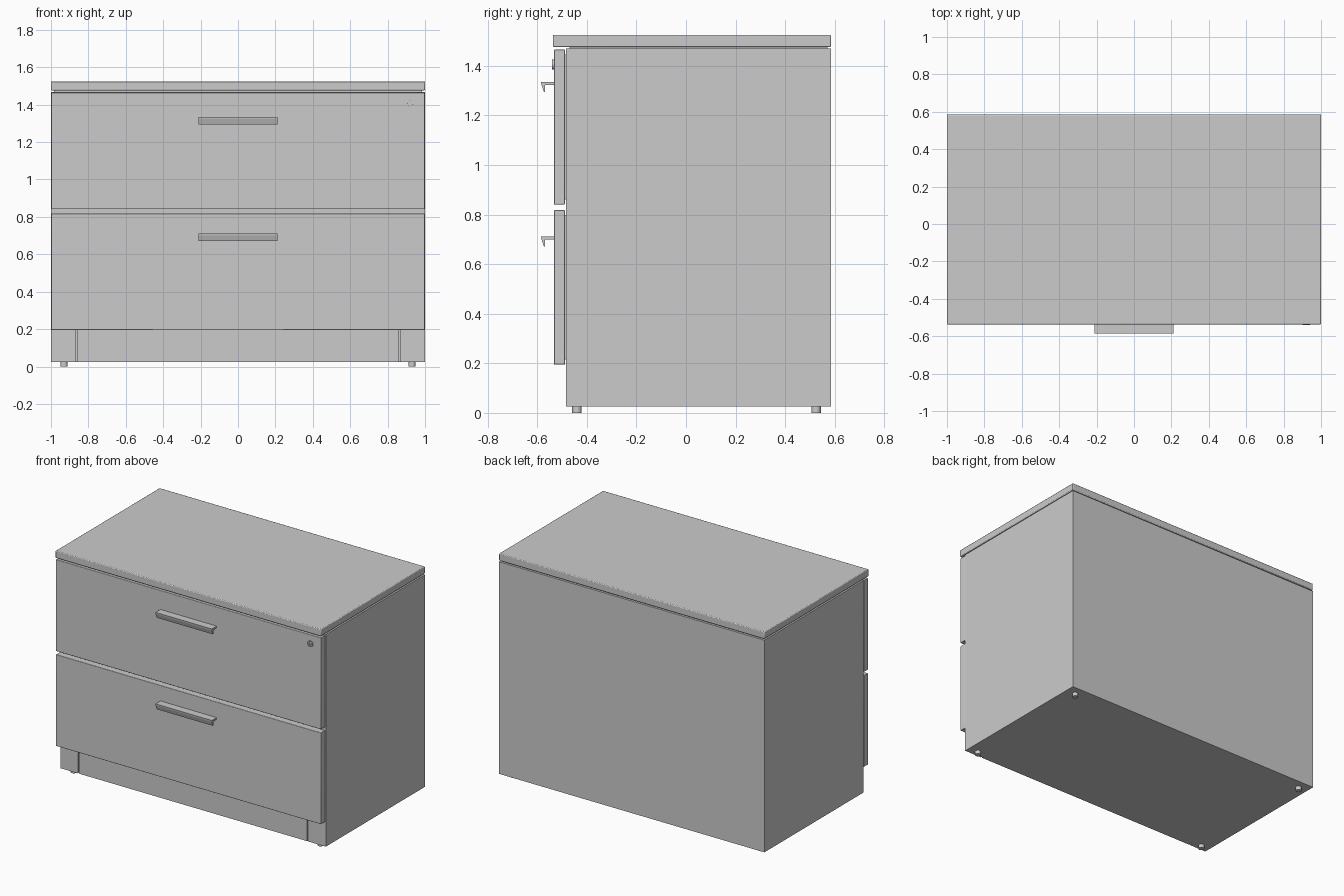
import bpy, bmesh, math

if "Cube" in bpy.data.objects:
    bpy.data.objects.remove(bpy.data.objects["Cube"])

def add_mesh(name, bm):
    bmesh.ops.recalc_face_normals(bm, faces=bm.faces)
    me = bpy.data.meshes.new(name)
    bm.to_mesh(me)
    bm.free()
    ob = bpy.data.objects.new(name, me)
    bpy.context.collection.objects.link(ob)
    return ob

def box(name, x, y, z, bevel=0, segments=2):
    """Box from (min, max) ranges, with optional rounded edges."""
    bm = bmesh.new()
    bmesh.ops.create_cube(bm, size=1)
    for v in bm.verts:
        v.co = [r[0] if c < 0 else r[1] for c, r in zip(v.co, (x, y, z))]
    ob = add_mesh(name, bm)
    if bevel:
        mod = ob.modifiers.new("edge_rounding", 'BEVEL')
        mod.width, mod.segments = bevel, segments
        smooth(ob)
    return ob

def cylinder(name, radius, depth, loc, rot=(0, 0, 0), sides=32):
    bpy.ops.mesh.primitive_cylinder_add(vertices=sides, radius=radius, depth=depth,
                                        location=loc, rotation=rot)
    ob = bpy.context.object
    ob.name = name
    smooth(ob)
    return ob

def smooth(ob):
    bpy.ops.object.select_all(action='DESELECT')
    ob.select_set(True)
    bpy.context.view_layer.objects.active = ob
    bpy.ops.object.shade_smooth_by_angle(angle=math.radians(35))

def cut(ob, cutter):
    mod = ob.modifiers.new("cut", 'BOOLEAN')
    mod.operation, mod.object, mod.solver = 'DIFFERENCE', cutter, 'EXACT'
    cutter.hide_render = True
    cutter.hide_set(True)

def handle(name, z):
    """Pull with a flat ledge and a slanted finger lip, extruded along x."""
    profile = [(-0.533, 0), (-0.585, 0), (-0.583, -0.012), (-0.573, -0.041),
               (-0.568, -0.041), (-0.568, -0.012), (-0.533, -0.012)]
    bm = bmesh.new()
    face = bm.faces.new([bm.verts.new((-0.212, y, z + dz)) for y, dz in profile])
    new = bmesh.ops.extrude_face_region(bm, geom=[face])["geom"]
    bmesh.ops.translate(bm, vec=(0.424, 0, 0),
                        verts=[g for g in new if isinstance(g, bmesh.types.BMVert)])
    return add_mesh(name, bm)

# Carcass with two seams that mark off the plinth panel
carcass = box("carcass", (-1, 1), (-0.484, 0.585), (0.025, 1.469))
for side, s in (("left", -1), ("right", 1)):
    x = sorted((s * 0.860, s * 0.868))
    cut(carcass, box(f"plinth_seam_cutter_{side}", x, (-0.55, -0.465), (-0.05, 0.215)))

# Worktop, resting on a slightly inset spacer
box("top_spacer", (-0.985, 0.985), (-0.47, 0.57), (1.465, 1.48))
box("worktop", (-1, 1), (-0.537, 0.585), (1.476, 1.525), 0.005)

# Drawer fronts, mounting blocks behind them, and handles
for level, z0, z1, grip in (("lower", 0.195, 0.818, 0.712), ("upper", 0.841, 1.465, 1.335)):
    box(f"{level}_drawer_front", (-0.998, 0.998), (-0.533, -0.488), (z0, z1), 0.003)
    box(f"{level}_drawer_mount", (-0.97, 0.97), (-0.49, -0.48), (z0 + 0.02, z1 - 0.02))
    handle(f"{level}_handle", grip)

# Lock on the upper drawer: ring, plug and key slot
turn = (math.pi / 2, 0, 0)
ring = cylinder("lock_ring", 0.02, 0.014, (0.92, -0.534, 1.405), turn)
cut(ring, cylinder("lock_ring_cutter", 0.015, 0.012, (0.92, -0.543, 1.405), turn))
plug = cylinder("lock_plug", 0.0135, 0.012, (0.92, -0.534, 1.405), turn)
cut(plug, box("key_slot_cutter", (0.918, 0.922), (-0.55, -0.536), (1.397, 1.413)))

# Four levelling feet
for x in (-0.93, 0.93):
    for y in (-0.44, 0.525):
        cylinder("foot", 0.019, 0.03, (x, y, 0.015), sides=24)
